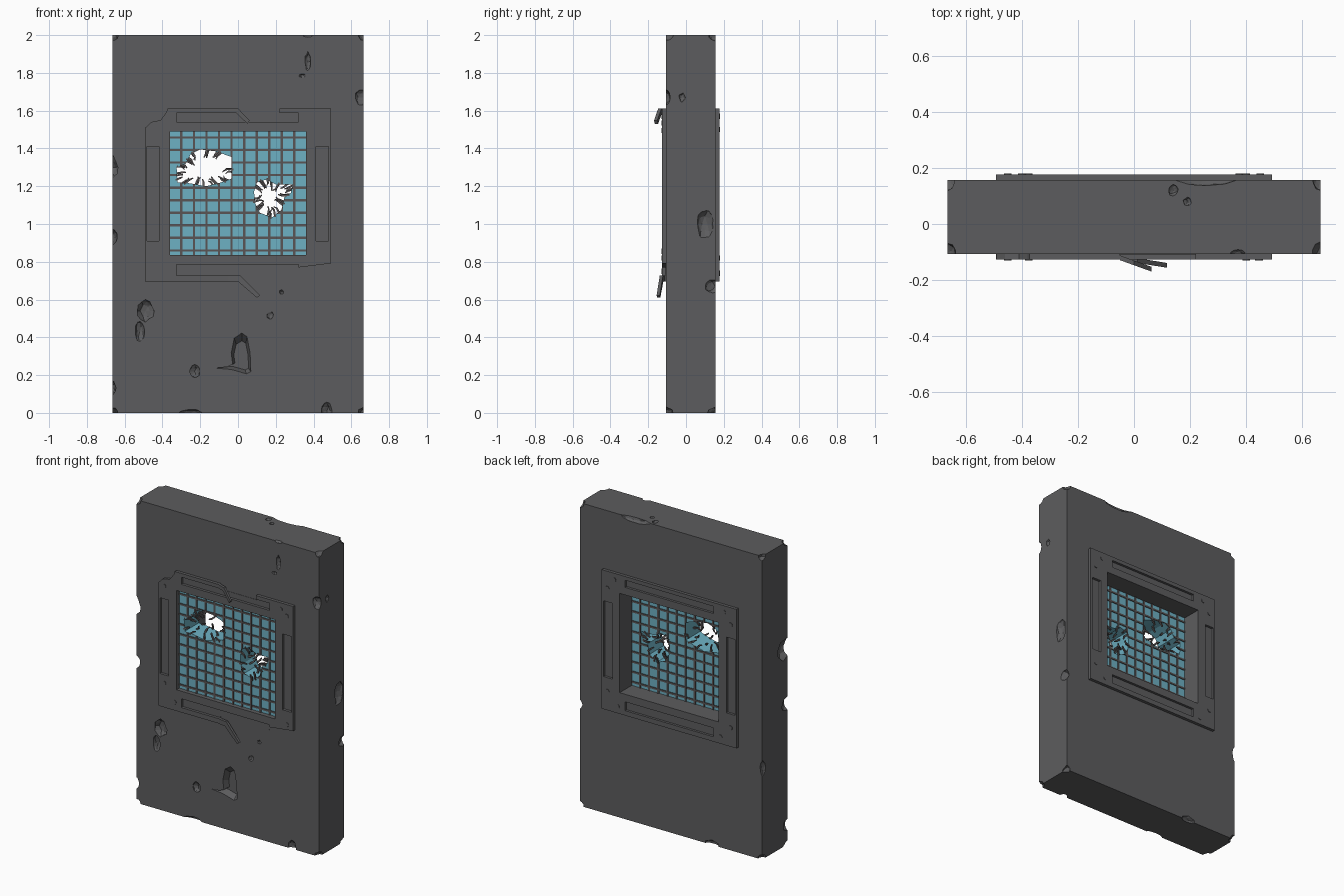
import bpy, bmesh, random
from mathutils import Vector, Matrix

if "Cube" in bpy.data.objects:
    bpy.data.objects.remove(bpy.data.objects["Cube"])

random.seed(4)
YF, YB = -0.107, 0.157          # wall front and back planes


def material(name, rgb):
    m = bpy.data.materials.new(name)
    m.diffuse_color = (*rgb, 1)
    m.use_nodes = True
    m.node_tree.nodes["Principled BSDF"].inputs["Base Color"].default_value = m.diffuse_color
    return m


GREY = material("dark concrete grey", (0.108, 0.108, 0.112))
WIRE = material("wire grey", (0.10, 0.09, 0.09))
GLASS = material("teal glass", (0.155, 0.44, 0.55))


def make(name, bm, mat):
    bmesh.ops.recalc_face_normals(bm, faces=bm.faces)
    me = bpy.data.meshes.new(name)
    bm.to_mesh(me)
    bm.free()
    me.materials.append(mat)
    ob = bpy.data.objects.new(name, me)
    bpy.context.collection.objects.link(ob)
    return ob


def prism(bm, pts, y0, y1):
    """Extrude an xz outline from y0 to y1."""
    a = [bm.verts.new((x, y0, z)) for x, z in pts]
    b = [bm.verts.new((x, y1, z)) for x, z in pts]
    bm.faces.new(a)
    bm.faces.new(b[::-1])
    n = len(pts)
    for i in range(n):
        bm.faces.new((a[i], b[i], b[(i + 1) % n], a[(i + 1) % n]))
    return a + b


def rect(x0, x1, z0, z1):
    return [(x0, z0), (x1, z0), (x1, z1), (x0, z1)]


def prisms(name, outlines, y0, y1, mat):
    bm = bmesh.new()
    for o in outlines:
        prism(bm, o, y0, y1)
    return make(name, bm, mat)


def cut(ob, cutter, keep=False):
    """Boolean difference, baked into the mesh."""
    mod = ob.modifiers.new("cut", 'BOOLEAN')
    mod.operation = 'DIFFERENCE'
    mod.solver = 'EXACT'
    mod.object = cutter
    bpy.context.view_layer.update()
    dg = bpy.context.evaluated_depsgraph_get()
    me = bpy.data.meshes.new_from_object(ob.evaluated_get(dg))
    ob.modifiers.clear()
    ob.data = me
    if not keep:
        bpy.data.objects.remove(cutter)


# Wall slab with the window opening
wall = prisms("wall_slab", [rect(-.665, .665, 0, 2)], YF, YB, GREY)
OPEN = rect(-.36, .36, .835, 1.49)
cut(wall, prisms("opening_cutter", [OPEN], -.5, .5, GREY))

# Chips and gouges: (centre, radii)
chips = [
    ((.665, -.11, 1.67), (.05, .03, .045)), ((.67, .10, 1.0), (.035, .045, .075)),
    ((.67, .14, .67), (.025, .04, .04)), ((.67, -.02, 1.67), (.015, .018, .025)),
    ((-.67, -.07, 1.30), (.04, .07, .07)), ((-.67, -.10, .93), (.035, .05, .045)),
    ((-.67, -.10, .13), (.025, .04, .04)), ((.47, -.11, .01), (.03, .03, .045)),
    ((-.25, -.11, 0), (.06, .02, .02)), ((-.49, -.107, .54), (.045, .03, .055)),
    ((-.52, -.107, .43), (.025, .02, .055)), ((-.23, -.107, .22), (.028, .02, .035)),
    ((.37, -.107, 1.86), (.015, .015, .05)), ((.34, -.107, 1.785), (.017, .01, .01)),
    ((.17, -.107, .515), (.018, .012, .02)), ((.23, -.107, .64), (.012, .012, .012)),
    ((.26, .165, 2.0), (.11, .03, .03)), ((.14, .12, 2.0), (.018, .02, .015)),
    ((.19, .08, 2.0), (.014, .014, .012)), ((.37, -.107, 2.0), (.025, .015, .012)),
    ((-.3, .157, 0), (.05, .025, .03)), ((-.67, .15, .6), (.02, .03, .05)),
]
for x in (-.665, .665):
    for y in (YF, YB):
        for z in (0, 2):
            chips.append(((x, y, z), (.03, .04, .03)))
bm = bmesh.new()
for c, r in chips:
    vs = bmesh.ops.create_icosphere(bm, subdivisions=2, radius=1)["verts"]
    for v in vs:
        k = random.uniform(.85, 1.12)
        v.co = Vector(c) + Vector((v.co.x * r[0], v.co.y * r[1], v.co.z * r[2])) * k
cut(wall, make("chip_cutter", bm, GREY))

# Large sloping gouge low on the front
gouge = [(-.16, .225), (-.05, .215), (.05, .185), (.08, .20), (.075, .33), (.055, .44),
         (.02, .465), (-.03, .43), (-.05, .33), (-.04, .25), (-.08, .232)]
bm = bmesh.new()
for v in prism(bm, gouge, -.15, -.065):
    if v.co.y > -.1:            # pull the inner outline together for sloped sides
        v.co.x = .02 + (v.co.x - .02) * .6
        v.co.z = .28 + (v.co.z - .28) * .55
bmesh.ops.triangulate(bm, faces=bm.faces[:])
cut(wall, make("gouge_cutter", bm, GREY))

# Window frames: plate with opening and four slots, on both faces
OUTER = rect(-.492, .492, .695, 1.612)
SLOTS = [rect(-.482, -.418, .91, 1.41), rect(.412, .478, .91, 1.41),
         rect(-.325, .32, 1.54, 1.587), rect(-.325, .32, .727, .785)]
front = prisms("front_frame", [OUTER], -.127, YF + .002, GREY)
cut(front, prisms("slots", [OPEN] + SLOTS, -.5, YF - .002, GREY))
cut(front, prisms("opening_cutter", [OPEN], -.5, .5, GREY))
damage = [
    rect(-.05, .22, 1.575, 1.7),                                      # torn top rim
    [(-.05, .6), (.55, .6), (.55, .795), (.48, .79), (.32, .77),
     (.3, .735), (-.05, .735)],                                       # torn bottom rim
    [(-.55, 1.5), (-.49, 1.51), (-.46, 1.54), (-.41, 1.55), (-.38, 1.59),
     (-.36, 1.65), (-.55, 1.65)],                                     # broken corner
]
cut(front, prisms("damage", damage, -.5, .5, GREY))

back = prisms("back_frame", [OUTER], YB - .002, .177, GREY)
cut(back, prisms("slots", SLOTS, YB + .004, .5, GREY))
cut(back, prisms("opening_cutter", [OPEN], -.5, .5, GREY))

# Bent strips peeling off the front frame
for name, pts in (
    ("bent_strip_top", [(-.05, 1.612), (0, 1.612), (.062, 1.548), (.05, 1.53),
                        (-.008, 1.587), (-.05, 1.587)]),
    ("bent_strip_bottom", [(-.05, .695), (.0, .695), (.10, .61), (.117, .622),
                           (.012, .727), (-.05, .727)])):
    bm = bmesh.new()
    slope = .36 if "top" in name else .16
    for v in prism(bm, pts, -.129, -.112):
        v.co.y -= slope * (v.co.x + .05)
    make(name, bm, GREY)

# Rivets on the frame corners
bm = bmesh.new()
spots = [(-.45, 1.495), (-.45, .855), (-.375, .75), (.40, 1.57), (.445, 1.535), (.445, .82)]
places = [(x, z, -.127) for x, z in spots]
places += [(sx * a, z, .177) for sx in (-1, 1)
           for a, z in ((.45, 1.5), (.40, 1.57), (.45, .82), (.375, .74))]
for x, z, y in places:
    bmesh.ops.create_cone(bm, cap_ends=True, segments=12, radius1=.014, radius2=.014, depth=.006,
                          matrix=Matrix.Translation((x, y, z)) @ Matrix.Rotation(1.5708, 4, 'X'))
make("rivets", bm, GREY)

# Glass block with two broken holes
G0, G1 = -.097, .05
HOLES = [
    [(-.25, 1.37), (-.20, 1.395), (-.12, 1.385), (-.035, 1.355), (-.035, 1.24), (-.09, 1.22),
     (-.17, 1.20), (-.25, 1.215), (-.32, 1.22), (-.325, 1.30), (-.275, 1.32)],
    [(.10, 1.22), (.15, 1.235), (.20, 1.21), (.29, 1.21), (.28, 1.165), (.245, 1.14),
     (.23, 1.075), (.18, 1.035), (.115, 1.06), (.09, 1.11), (.085, 1.17)],
]
holes = prisms("hole_cutter", HOLES, -.5, .5, GLASS)
glass = prisms("glass", [OPEN], G0, G1, GLASS)
cut(glass, holes, keep=True)

# Wire grid on both glass faces, broken at the holes
w, step = .006, .0665
cols = [rect(x - w, x + w, .835, 1.49) for x in (-.3 + step * i for i in range(10))]
rows = [rect(-.36, .36, z - w, z + w) for z in (.86 + step * i for i in range(10))]
for side, y in (("front", G0), ("back", G1)):
    for name, bars in (("upright", cols), ("level", rows)):
        d = .005 if name == "upright" else .0045
        cut(prisms(f"{side}_{name}_wires", bars, y - d, y + d, WIRE), holes, keep=True)
bpy.data.objects.remove(holes)

# Loose wire ends bent into the holes
bm = bmesh.new()
for pts in HOLES:
    n = len(pts)
    mid = sum((Vector(p) for p in pts), Vector((0, 0))) / n
    for y, out in ((G0, -1), ((G0 + G1) / 2, 0), (G1, 1)):
        for i in range(n):
            a = Vector(pts[i]).lerp(Vector(pts[(i + 1) % n]), random.uniform(.1, .7))
            d = (mid - a).normalized()
            s = Vector((-d.y, d.x)) * .005
            length = random.uniform(.025, .05)
            kink = s * random.uniform(-3, 3)
            b, c = a + d * length * .6, a + d * length + kink
            a = a - d * .01
            lean = random.uniform(-.02, .02)
            for v in prism(bm, [a - s, b - s, c - s * .6, c + s * .6, b + s, a + s],
                           y - .005, y + .005):
                t = (Vector((v.co.x, v.co.z)) - a).length / length
                v.co.y += lean * t
make("broken_wire_ends", bm, WIRE)
